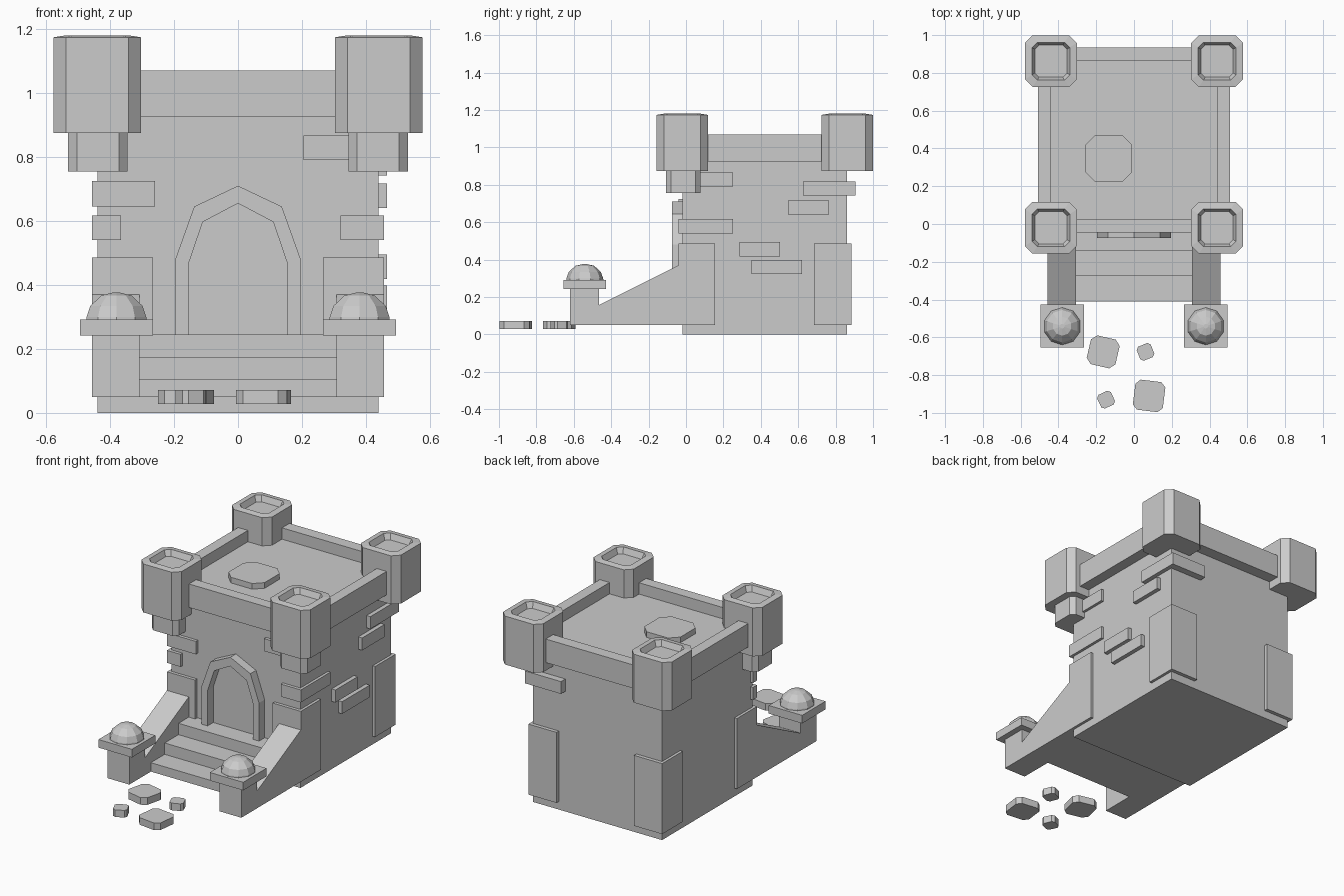
import bpy, bmesh
from math import radians, sin, cos, pi

if "Cube" in bpy.data.objects:
    bpy.data.objects.remove(bpy.data.objects["Cube"])


def finish(name, bm):
    bmesh.ops.recalc_face_normals(bm, faces=bm.faces)
    me = bpy.data.meshes.new(name)
    bm.to_mesh(me)
    bm.free()
    ob = bpy.data.objects.new(name, me)
    bpy.context.collection.objects.link(ob)
    return ob


def loft(name, loops):
    """Skin closed loops of points, capping both ends."""
    bm = bmesh.new()
    rings = [[bm.verts.new(p) for p in loop] for loop in loops]
    n = len(rings[0])
    for a, b in zip(rings, rings[1:]):
        for i in range(n):
            j = (i + 1) % n
            bm.faces.new((a[i], a[j], b[j], b[i]))
    bm.faces.new(rings[0])
    bm.faces.new(rings[-1])
    return finish(name, bm)


def box(name, x0, x1, y0, y1, z0, z1):
    base = [(x0, y0), (x1, y0), (x1, y1), (x0, y1)]
    return loft(name, [[(x, y, z) for x, y in base] for z in (z0, z1)])


def octa(cx, cy, z, h, c, rot=0):
    """Square loop of half size h with corners cut by c."""
    pts = [(h, c - h), (h, h - c), (h - c, h), (c - h, h),
           (-h, h - c), (-h, c - h), (c - h, -h), (h - c, -h)]
    a = radians(rot)
    return [(cx + x * cos(a) - y * sin(a), cy + x * sin(a) + y * cos(a), z) for x, y in pts]


def extrude_x(name, profile, x0, x1):
    return loft(name, [[(x, y, z) for y, z in profile] for x in (x0, x1)])


F, B = -0.02, 0.862   # front and back wall planes

# Keep body and roof hatch
box("keep_body", -0.44, 0.44, F, B, 0, 1.0)
loft("roof_hatch", [octa(-0.133, 0.347, z, 0.123, 0.05) for z in (0.99, 1.035)])

# Parapets
box("front_parapet", -0.32, 0.32, -0.045, 0.025, 0.925, 1.07)
box("back_parapet", -0.32, 0.32, B, 0.935, 0.925, 1.07)
for s in (-1, 1):
    box("side_parapet", *sorted((s * 0.44, s * 0.507)), 0.1, 0.74, 0.925, 1.07)

# Corner turrets with hollow tops, corbels under the front pair
for s in (-1, 1):
    for y in (F, B):
        loft("turret", [octa(s * 0.44, y, 0.875, 0.137, 0.04),
                        octa(s * 0.44, y, 1.174, 0.137, 0.04),
                        octa(s * 0.44, y, 1.18, 0.1, 0.028),
                        octa(s * 0.44, y, 1.145, 0.085, 0.022)])
    loft("turret_corbel", [octa(s * 0.438, F + 0.005, z, 0.093, 0.027) for z in (0.755, 0.88)])

# Corner stones, stair walls, posts, caps and domes
for s in (-1, 1):
    xs = sorted((s * 0.265, s * 0.457))
    box("front_corner_stone", *xs, -0.04, 0.155, 0.05, 0.485)
    box("back_corner_stone", *xs, 0.685, 0.885, 0.05, 0.485)
    xw = sorted((s * 0.308, s * 0.457))
    extrude_x("stair_wall", [(-0.02, 0.05), (-0.02, 0.37), (-0.04, 0.37),
                             (-0.47, 0.155), (-0.47, 0.05)], *xw)
    box("stair_post", *xw, -0.62, -0.465, 0.05, 0.245)
    cx, cy = s * 0.38, -0.541
    box("post_cap", cx - 0.114, cx + 0.114, cy - 0.114, cy + 0.114, 0.242, 0.292)
    loft("post_dome", [[(cx + r * sin(2 * pi * i / 10), cy + r * cos(2 * pi * i / 10), z)
                        for i in range(10)]
                       for r, z in ((0.1, 0.285), (0.098, 0.3), (0.086, 0.334),
                                    (0.05, 0.367), (0.012, 0.376))])

# Stairs
extrude_x("stairs", [(F, 0.05), (-0.41, 0.05), (-0.41, 0.105), (-0.275, 0.105),
                     (-0.275, 0.175), (-0.14, 0.175), (-0.14, 0.245), (F, 0.245)], -0.31, 0.31)

# Pointed door frame
outer = [(-0.196, 0.24), (-0.196, 0.48), (-0.137, 0.645), (0, 0.71)]
inner = [(-0.155, 0.24), (-0.155, 0.465), (-0.11, 0.597), (0, 0.655)]
outer += [(-x, z) for x, z in outer[-2::-1]]
inner += [(-x, z) for x, z in inner[-2::-1]]
sections = [[(o[0], -0.075, o[1]), (o[0], F, o[1]), (i[0], F, i[1]), (i[0], -0.075, i[1])]
            for o, i in zip(outer, inner)]
loft("door_frame", sections)

# Raised bricks: x range, y range, z range
bricks = [
    (-0.457, -0.26, -0.04, 0.0, 0.645, 0.725),
    (-0.457, -0.365, -0.04, 0.0, 0.54, 0.617),
    (0.32, 0.457, -0.04, 0.25, 0.54, 0.617),
    (0.205, 0.457, -0.04, 0.25, 0.79, 0.867),
    (0.22, 0.466, 0.625, 0.905, 0.742, 0.818),
    (0.42, 0.466, 0.545, 0.765, 0.64, 0.717),
    (0.42, 0.466, 0.285, 0.502, 0.418, 0.495),
    (0.42, 0.466, 0.35, 0.62, 0.323, 0.398),
]
for b in bricks:
    box("wall_brick", *b)

# Stepping stones: centre, half size, corner cut, turn
for x, y, h, c, rot in ((-0.163, -0.677, 0.078, 0.028, -13), (0.08, -0.91, 0.08, 0.025, -7),
                        (0.061, -0.677, 0.04, 0.014, 22), (-0.148, -0.93, 0.04, 0.014, 25)):
    loft("stepping_stone", [octa(x, y, z, h, c, rot) for z in (0.028, 0.072)])
